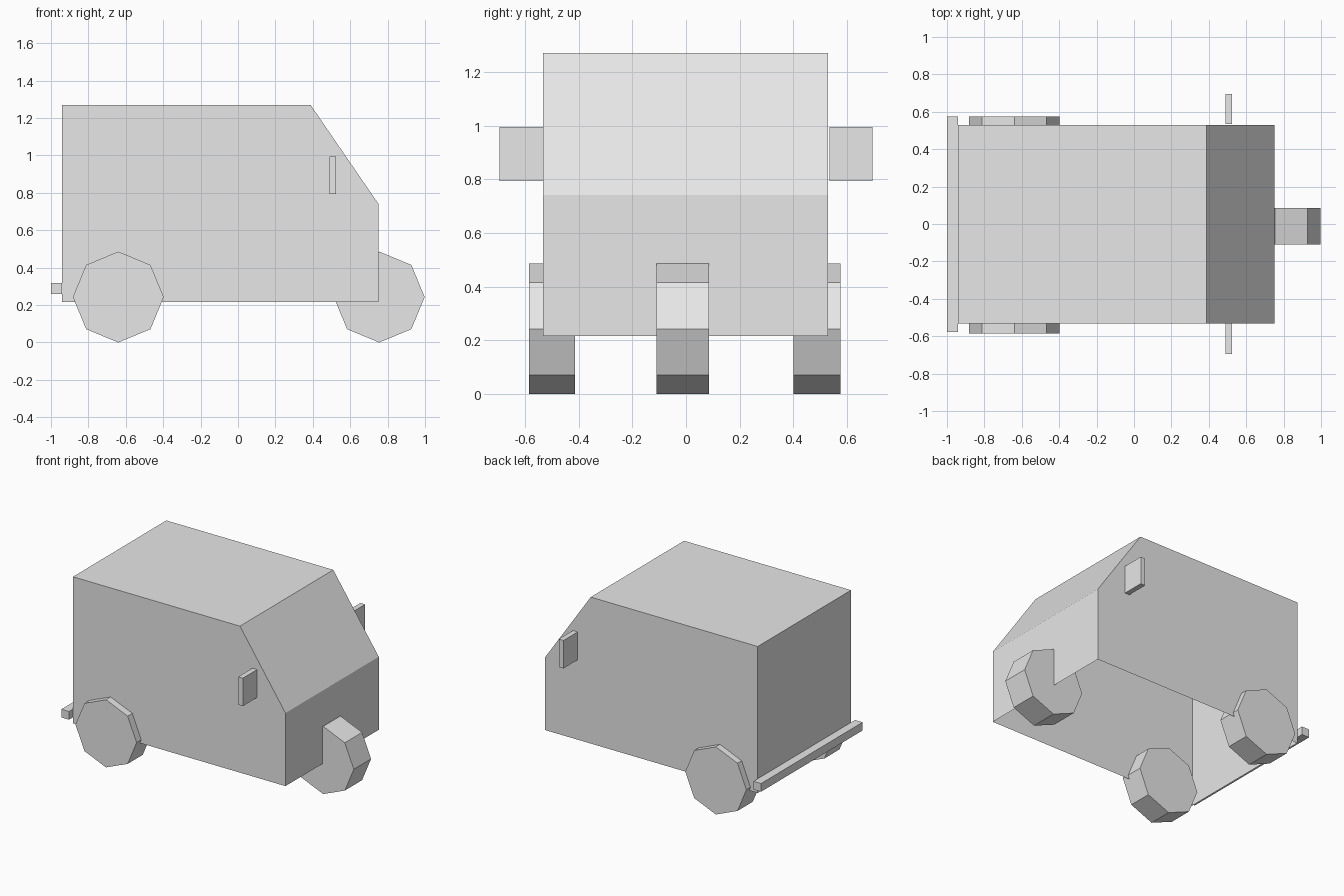
import bpy, bmesh, math
from mathutils import Matrix, Vector

if "Cube" in bpy.data.objects:
    bpy.data.objects.remove(bpy.data.objects["Cube"], do_unlink=True)

# Single plain grey for the whole van
grey = bpy.data.materials.new("plain_grey")
grey.use_nodes = True
grey.diffuse_color = (0.8, 0.8, 0.8, 1)
grey.node_tree.nodes["Principled BSDF"].inputs["Base Color"].default_value = grey.diffuse_color


def finish(name, bm):
    bmesh.ops.recalc_face_normals(bm, faces=bm.faces)
    mesh = bpy.data.meshes.new(name)
    bm.to_mesh(mesh)
    bm.free()
    mesh.materials.append(grey)
    obj = bpy.data.objects.new(name, mesh)
    bpy.context.collection.objects.link(obj)
    return obj


def box(name, low, high):
    low, high = Vector(low), Vector(high)
    bm = bmesh.new()
    bmesh.ops.create_cube(bm, size=1)
    bmesh.ops.scale(bm, vec=high - low, verts=bm.verts)
    bmesh.ops.translate(bm, vec=(low + high) / 2, verts=bm.verts)
    return finish(name, bm)


def wheel(name, x, y0, y1, radius=0.243):
    # Eight-sided drum across y with a corner at the top
    bm = bmesh.new()
    bmesh.ops.create_cone(bm, cap_ends=True, segments=8, radius1=radius,
                          radius2=radius, depth=y1 - y0)
    bmesh.ops.rotate(bm, matrix=Matrix.Rotation(math.pi / 2, 3, 'X'), verts=bm.verts)
    bmesh.ops.translate(bm, vec=(x, (y0 + y1) / 2, radius), verts=bm.verts)
    return finish(name, bm)


# Body shell: side profile extruded across y, open underneath
FLOOR, HALF_L, HALF_R = 0.217, 0.528, -0.532
profile = [(-0.94, FLOOR), (-0.94, 1.27), (0.388, 1.27), (0.75, 0.742), (0.75, FLOOR)]
bm = bmesh.new()
side = bm.faces.new([bm.verts.new((x, HALF_R, z)) for x, z in profile])
ext = bmesh.ops.extrude_face_region(bm, geom=[side], use_keep_orig=True)
new_verts = [g for g in ext["geom"] if isinstance(g, bmesh.types.BMVert)]
bmesh.ops.translate(bm, vec=(0, HALF_L - HALF_R, 0), verts=new_verts)
underside = [f for f in bm.faces if all(v.co.z < FLOOR + 0.01 for v in f.verts)]
bmesh.ops.delete(bm, geom=underside, context='FACES_ONLY')
finish("body_shell", bm)

# Three wheels
wheel("front_wheel", 0.755, -0.11, 0.086)
wheel("rear_wheel_near", -0.64, -0.585, -0.413)
wheel("rear_wheel_far", -0.64, 0.4, 0.575)

# Rear bumper and side mirrors
box("rear_bumper", (-1, -0.578, 0.26), (-0.94, 0.576, 0.319))
box("mirror_near", (0.488, -0.694, 0.794), (0.525, -0.533, 0.995))
box("mirror_far", (0.488, 0.534, 0.794), (0.525, 0.694, 0.995))
